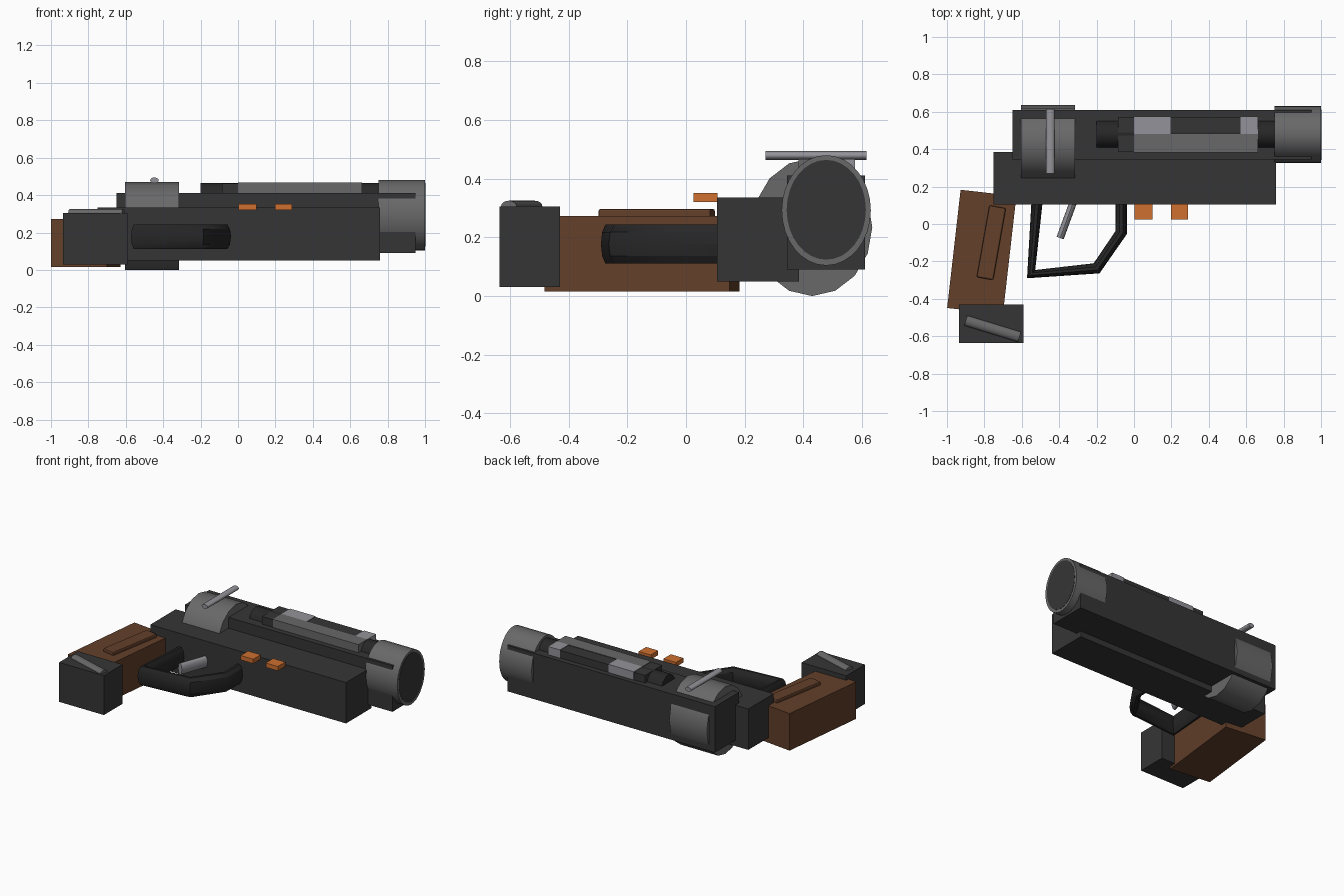
import bpy, math
from mathutils import Vector

cube = bpy.data.objects.get("Cube")
if cube:
    bpy.data.objects.remove(cube, do_unlink=True)


def material(name, r, g, b):
    m = bpy.data.materials.new(name)
    m.use_nodes = True
    m.diffuse_color = (r, g, b, 1)
    m.node_tree.nodes["Principled BSDF"].inputs["Base Color"].default_value = (r, g, b, 1)
    return m


CHARCOAL = material("charcoal", 0.036, 0.036, 0.036)
BLACK = material("black", 0.02, 0.02, 0.02)
GREY = material("steel grey", 0.14, 0.14, 0.14)
SILVER = material("silver", 0.29, 0.29, 0.32)
WOOD = material("brown wood", 0.125, 0.05, 0.023)
ORANGE = material("orange", 0.62, 0.16, 0.03)


def box(name, mat, x, y, z, turn=0):
    """Box from (min, max) pairs, optionally turned about z."""
    centre = [(a + b) / 2 for a, b in (x, y, z)]
    bpy.ops.mesh.primitive_cube_add(size=1, location=centre)
    ob = bpy.context.object
    ob.name = name
    ob.scale = [b - a for a, b in (x, y, z)]
    ob.rotation_euler.z = math.radians(turn)
    bpy.ops.object.transform_apply(location=False, rotation=False, scale=True)
    ob.data.materials.append(mat)
    return ob


def rod(name, mat, centre, length, wide, high, turn=0, sides=16):
    """Elliptical cylinder along x, turned about z."""
    bpy.ops.mesh.primitive_cylinder_add(vertices=sides, radius=1, depth=1,
                                        rotation=(0, math.pi / 2, 0))
    ob = bpy.context.object
    ob.name = name
    bpy.ops.object.transform_apply(rotation=True)
    ob.scale = (length, wide, high)
    bpy.ops.object.transform_apply(scale=True)
    ob.location = centre
    ob.rotation_euler.z = math.radians(turn)
    ob.data.materials.append(mat)
    bpy.ops.object.shade_smooth_by_angle(angle=math.radians(35))
    return ob


# Main bodies
box("lower_body", CHARCOAL, (-0.75, 0.76), (0.105, 0.385), (0.05, 0.335))
box("upper_body", CHARCOAL, (-0.65, 0.95), (0.345, 0.61), (0.09, 0.41))

# Muzzle with a dark bore face
rod("muzzle", GREY, (0.875, 0.478, 0.292), 0.25, 0.152, 0.188, sides=32)
rod("muzzle_bore", CHARCOAL, (0.998, 0.478, 0.294), 0.008, 0.135, 0.17, sides=32)

# Rear drum and its cross lever
rod("rear_drum", GREY, (-0.46, 0.43, 0.235), 0.29, 0.205, 0.235)
rod("drum_lever", SILVER, (-0.447, 0.443, 0.479), 0.345, 0.023, 0.015, turn=90)

# Inner barrel and the rail over it
rod("inner_barrel", BLACK, (0.28, 0.48, 0.365), 0.96, 0.08, 0.1)
box("top_rail", CHARCOAL, (-0.085, 0.66), (0.385, 0.573), (0.38, 0.463))
box("rail_strip", GREY, (0, 0.662), (0.383, 0.48), (0.40, 0.467))
for name, span in (("rear_rail_plate", (0, 0.195)), ("front_rail_plate", (0.57, 0.662))):
    box(name, SILVER, span, (0.48, 0.576), (0.40, 0.467))

# Grip, its raised panel, and the foot block
box("grip", WOOD, (-0.964, -0.664), (-0.468, 0.168), (0.015, 0.273), turn=-6.5)
panel = box("grip_panel", WOOD, (-0.808, -0.718), (-0.295, 0.095), (0.265, 0.297), turn=-10)
bevel = panel.modifiers.new("soft_edges", "BEVEL")
bevel.width = 0.008
bevel.segments = 2
box("foot_block", CHARCOAL, (-0.935, -0.59), (-0.635, -0.43), (0.03, 0.305))
rod("foot_pin", GREY, (-0.756, -0.56, 0.305), 0.3, 0.028, 0.02, turn=-17)

# Trigger guard swept along a bent path, taller than wide
path = [(-0.515, 0.16), (-0.55, -0.268), (-0.2, -0.237), (-0.068, -0.045), (-0.068, 0.16)]
curve = bpy.data.curves.new("trigger_guard", "CURVE")
curve.dimensions = "3D"
curve.bevel_depth = 0.031
curve.bevel_resolution = 3
spline = curve.splines.new("POLY")
spline.points.add(len(path) - 1)
for point, (x, y) in zip(spline.points, path):
    point.co = (x, y, 0, 1)
curve.materials.append(BLACK)
guard = bpy.data.objects.new("trigger_guard", curve)
bpy.context.collection.objects.link(guard)
guard.location.z = 0.177
guard.scale.z = 2.25
bpy.ops.object.select_all(action="DESELECT")
guard.select_set(True)
bpy.context.view_layer.objects.active = guard
bpy.ops.object.convert(target="MESH")
bpy.ops.object.shade_smooth_by_angle(angle=math.radians(35))

# Trigger
top, tip = Vector((-0.32, 0.13, 0.19)), Vector((-0.395, -0.075, 0.19))
lean = math.degrees(math.atan2(top.y - tip.y, top.x - tip.x))
rod("trigger", SILVER, (top + tip) / 2, (top - tip).length, 0.02, 0.04, turn=lean)

# Side buttons
for name, span in (("rear_button", (0.003, 0.1)), ("front_button", (0.197, 0.29))):
    box(name, ORANGE, span, (0.025, 0.107), (0.321, 0.352))
